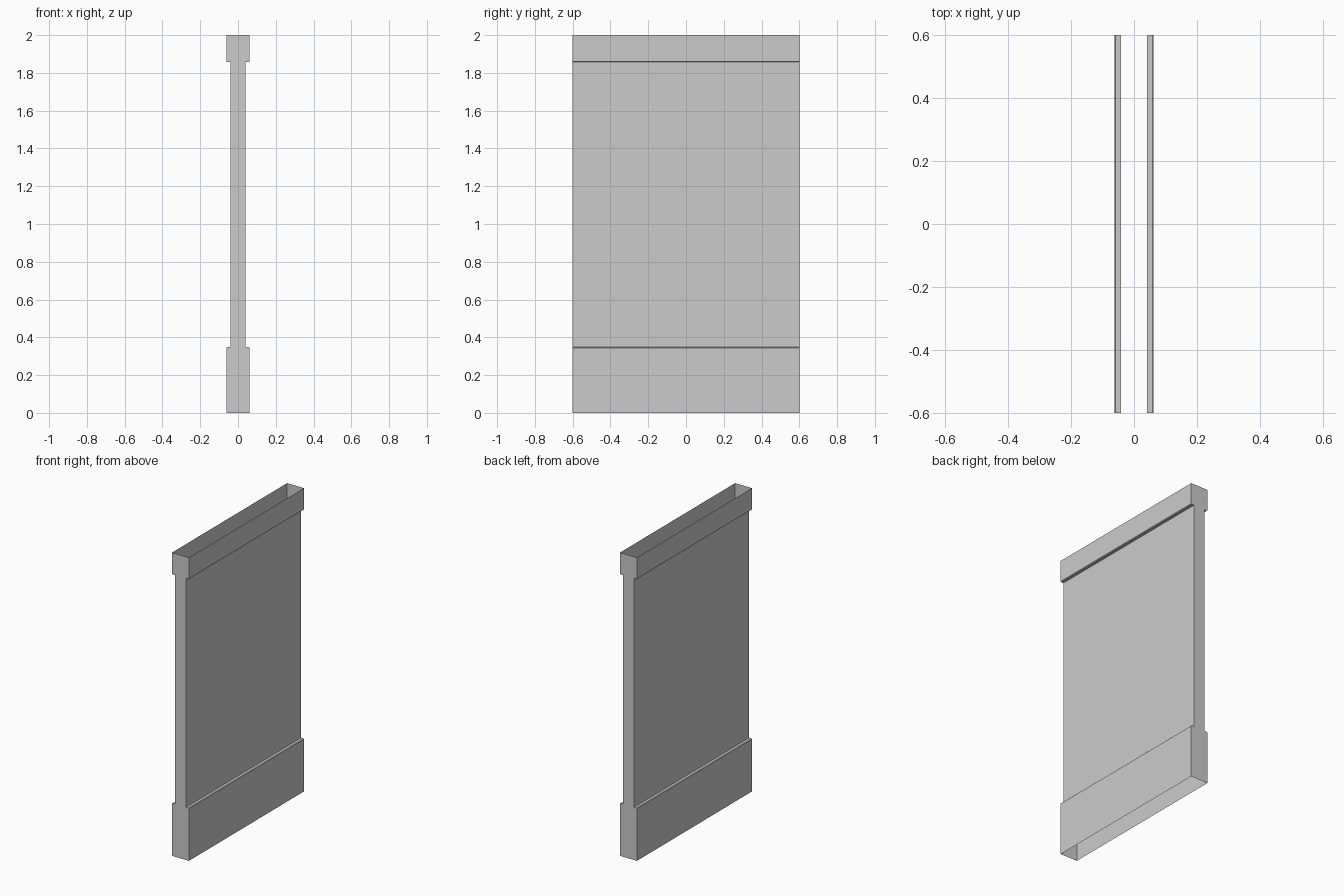
import bpy, bmesh

if "Cube" in bpy.data.objects:
    bpy.data.objects.remove(bpy.data.objects["Cube"])

HALF_LEN = 0.6
OUT, IN, CH = 0.062, 0.041, 0.004   # rail half-width, panel half-width, chamfer

# right half of the wall cross-section, bottom to top
half = [(OUT, 0), (OUT, 0.348 - CH), (OUT - CH, 0.348), (IN, 0.348),
        (IN, 1.857), (OUT - CH, 1.857), (OUT, 1.857 + CH), (OUT, 2.0)]

bm = bmesh.new()

def ring(y):
    right = [bm.verts.new((x, y, z)) for x, z in half]
    left = [bm.verts.new((-x, y, z)) for x, z in half]
    return right, left

front, back = ring(-HALF_LEN), ring(HALF_LEN)

# long side sheets (top and bottom stay open)
for a, b in zip(front, back):
    for i in range(len(half) - 1):
        bm.faces.new((a[i], b[i], b[i + 1], a[i + 1]))

# end caps
for right, left in (front, back):
    bm.faces.new(right + left[::-1])

bmesh.ops.recalc_face_normals(bm, faces=bm.faces[:])
mesh = bpy.data.meshes.new("wall_panel")
bm.to_mesh(mesh)
bm.free()
wall = bpy.data.objects.new("wall_panel", mesh)
bpy.context.collection.objects.link(wall)
